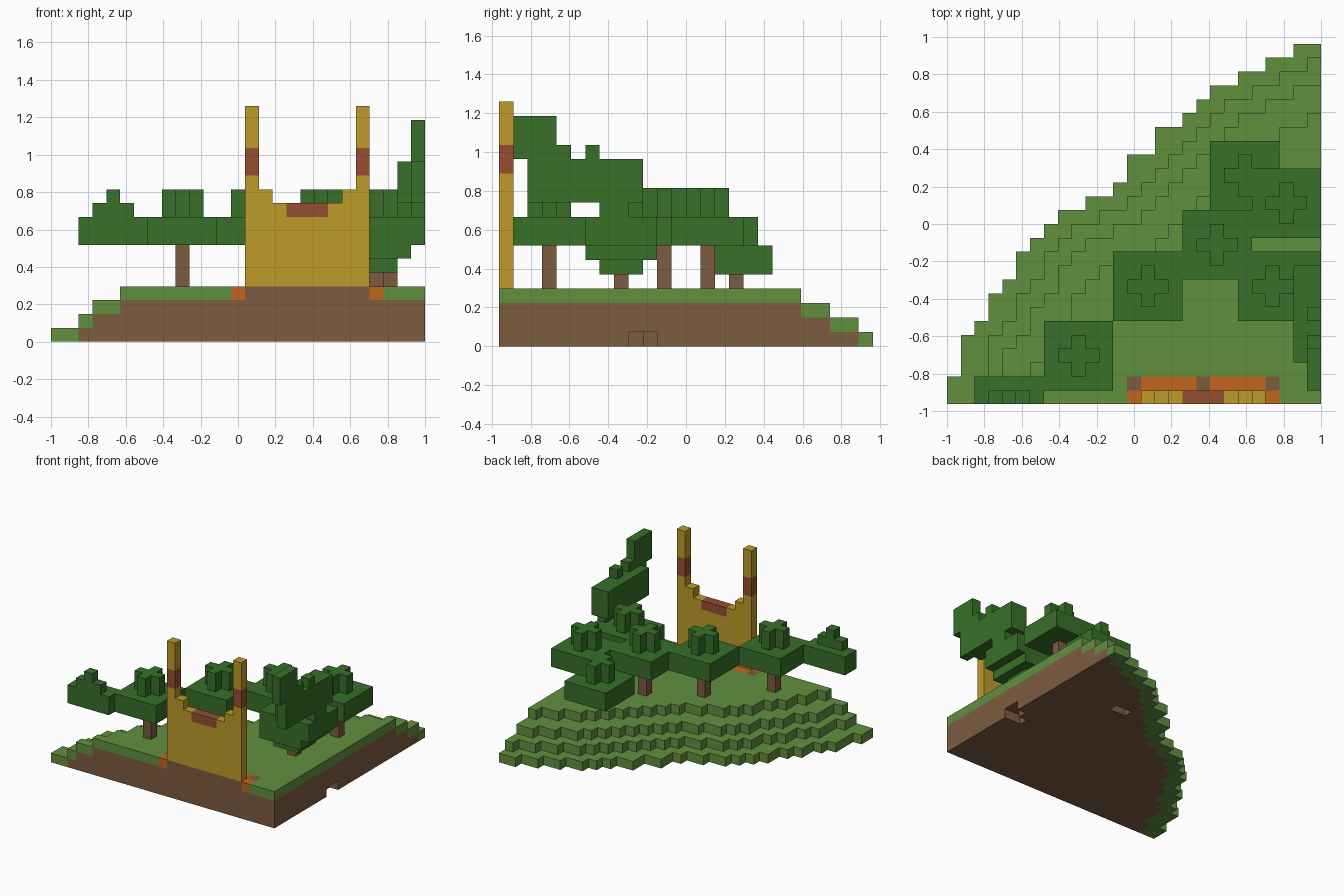
import bpy
from mathutils import Vector

if "Cube" in bpy.data.objects:
    bpy.data.objects.remove(bpy.data.objects["Cube"])

U = 2 / 27                              # edge length of one block
ORIGIN = Vector((-1, -13 * U, 0))


def material(name, *rgb):
    """Flat material from display RGB, stored as linear values."""
    col = tuple((c / 255) ** 2.2 for c in rgb) + (1,)
    m = bpy.data.materials.new(name)
    m.use_nodes = True
    m.diffuse_color = col
    m.node_tree.nodes["Principled BSDF"].inputs["Base Color"].default_value = col
    return m


GRASS = material("grass", 97, 143, 65)
LEAF = material("leaf", 58, 111, 45)
DIRT = material("dirt", 124, 92, 66)
GOLD = material("gold", 189, 153, 45)
RED = material("red_clay", 149, 79, 51)
ORANGE = material("orange_clay", 193, 101, 35)


def box(x, y, z, mat):
    """Blocks filling three half-open index ranges."""
    return {(i, j, k): mat for i in range(*x) for j in range(*y) for k in range(*z)}


def square(cx, cy, r, z, mat=LEAF):
    return box((cx - r, cx + r + 1), (cy - r, cy + r + 1), z, mat)


def plus(cx, cy, z, mat=LEAF):
    return {**box((cx - 1, cx + 2), (cy, cy + 1), z, mat),
            **box((cx, cx + 1), (cy - 1, cy + 2), z, mat)}


def build(name, cells):
    """Mesh of the outer faces of a set of blocks."""
    mats = list(dict.fromkeys(cells.values()))
    verts, faces, slots = {}, [], []
    for cell, mat in cells.items():
        for axis in range(3):
            for side in (0, 1):
                near = list(cell)
                near[axis] += 2 * side - 1
                if tuple(near) in cells:
                    continue
                quad = []
                for a, b in ((0, 0), (1, 0), (1, 1), (0, 1)):
                    p = list(cell)
                    p[axis] += side
                    p[(axis + 1) % 3] += a
                    p[(axis + 2) % 3] += b
                    quad.append(verts.setdefault(tuple(p), len(verts)))
                faces.append(quad if side else quad[::-1])
                slots.append(mats.index(mat))
    me = bpy.data.meshes.new(name)
    me.from_pydata([ORIGIN + Vector(v) * U for v in verts], [], faces)
    for m in mats:
        me.materials.append(m)
    me.polygons.foreach_set("material_index", slots)
    me.update()
    ob = bpy.data.objects.new(name, me)
    bpy.context.collection.objects.link(ob)
    return ob


# Terraced hill: depth of each column per layer, stepping in toward the corner
base = [2, 5, 6, 8, 9, 11, 12, 13, 14, 14, 15, 15, 16, 18, 18, 20, 20,
        21, 22, 23, 23, 24, 24, 25, 25, 26, 26]


def step(depth, back, drop):
    def at(i):
        return depth[i] if i >= 0 else 0
    return [max(0, min(at(i - back), at(i - 1) - drop)) for i in range(len(depth))]


second = step(base, 2, 1)
third = step(second, 1, 1)
layers = [base, second, third, step(third, 2, 2)]
hill = {}
for k, depth in enumerate(layers):
    for i, d in enumerate(depth):
        hill.update(box((i, i + 1), (0, d), (k, k + 1), GRASS))

# Soil wherever another block rests on top, including below the gate
gate_foot = box((14, 23), (0, 1), (4, 5), GOLD)
for i, j, k in hill:
    if (i, j, k + 1) in hill or (i, j, k + 1) in gate_foot:
        hill[i, j, k] = DIRT

# Clay border around the gate with soil posts set flush into it
for i in range(13, 24):
    hill[i, 1, 3] = DIRT if i in (13, 18, 23) else ORANGE
for i in (13, 23):
    hill[i, 0, 3] = ORANGE

# Small hollows in the underside
for cell in ((26, 9, 0), (26, 10, 0), (25, 9, 0), (18, 17, 0), (19, 17, 0)):
    del hill[cell]
build("hill", hill)

# Gate wall with two banded pillars
gate = box((14, 23), (0, 1), (4, 10), GOLD)
gate.update(box((17, 20), (0, 1), (9, 10), RED))
for pillar, shoulder in ((14, 15), (22, 21)):
    gate.update(box((shoulder, shoulder + 1), (0, 1), (10, 11), GOLD))
    gate.update(box((pillar, pillar + 1), (0, 1), (10, 17), GOLD))
    gate.update(box((pillar, pillar + 1), (0, 1), (12, 14), RED))
build("gate", gate)


# Broad trees: trunk, square canopy two blocks deep, cross-shaped crown
def tree(name, cx, cy, z):
    build(name + "_trunk", square(cx, cy, 0, (4, z), DIRT))
    build(name + "_leaves", {**square(cx, cy, 2, (z, z + 2)),
                             **plus(cx, cy, (z + 2, z + 4))})


tree("west_tree", 9, 3, 7)
tree("middle_tree", 14, 8, 7)
tree("centre_tree", 19, 11, 7)
tree("low_back_tree", 21, 16, 5)
tree("east_tree", 24, 14, 7)

# Clipped canopy at the front edge
build("edge_leaves", {**box((2, 7), (0, 2), (7, 9), LEAF),
                      **box((3, 6), (0, 1), (9, 10), LEAF),
                      **box((4, 5), (0, 1), (10, 11), LEAF)})

# Flaring tree beside the gate
build("flaring_tree_trunk", square(23, 8, 0, (4, 5), DIRT))
build("flaring_tree_leaves", {**square(23, 8, 1, (5, 6)),
                              **square(23, 8, 2, (6, 7)),
                              **box((21, 27), (6, 11), (7, 9), LEAF),
                              **plus(23, 8, (9, 11)),
                              **box((26, 27), (7, 9), (9, 10), LEAF)})

# High canopy along the side edge
build("high_leaves", {**box((26, 27), (2, 10), (10, 13), LEAF),
                      **box((25, 26), (3, 10), (10, 13), LEAF),
                      **box((26, 27), (1, 4), (13, 16), LEAF),
                      **box((26, 27), (4, 5), (13, 14), LEAF),
                      **box((26, 27), (6, 7), (13, 14), LEAF)})
